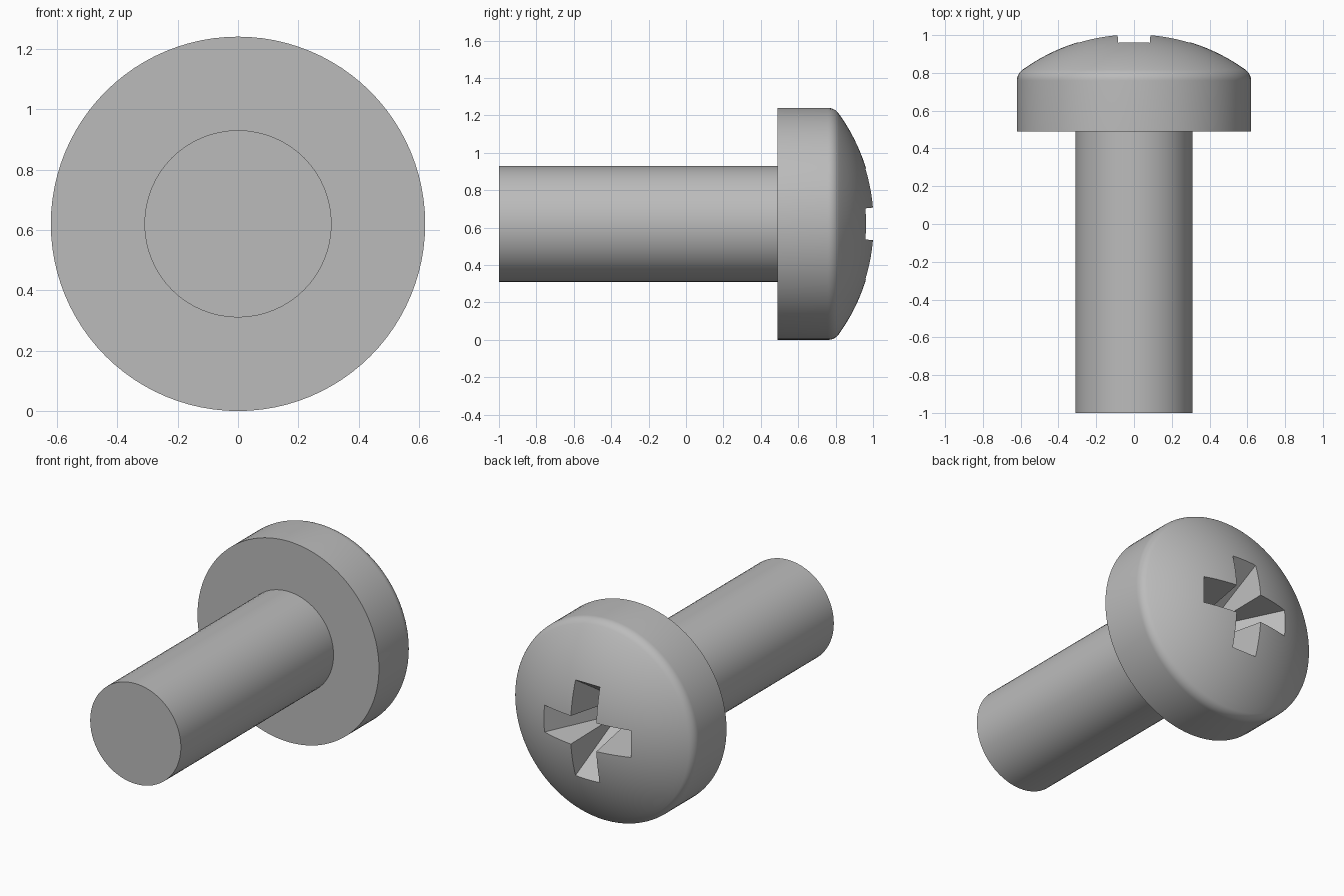
import bpy, bmesh, math

if "Cube" in bpy.data.objects:
    bpy.data.objects.remove(bpy.data.objects["Cube"])

AXIS_Z = 0.62        # height of the screw axis
HEAD_R, SHAFT_R = 0.62, 0.31
UNDER_Y, TIP_Y = 0.49, -1.0

steel = bpy.data.materials.new("grey_steel")
steel.diffuse_color = (0.5, 0.5, 0.5, 1)
steel.use_nodes = True
steel.node_tree.nodes["Principled BSDF"].inputs["Base Color"].default_value = steel.diffuse_color


def finish(name, bm):
    bmesh.ops.recalc_face_normals(bm, faces=bm.faces)
    mesh = bpy.data.meshes.new(name)
    bm.to_mesh(mesh)
    bm.free()
    mesh.materials.append(steel)
    obj = bpy.data.objects.new(name, mesh)
    obj.location.z = AXIS_Z
    bpy.context.collection.objects.link(obj)
    return obj


def lathe(name, profile, sides):
    """Revolve (radius, y) points around the y axis; radius 0 makes a pole."""
    bm = bmesh.new()
    rings = []
    for r, y in profile:
        if r == 0:
            rings.append([bm.verts.new((0, y, 0))] * sides)
        else:
            rings.append([bm.verts.new((r * math.cos(2 * math.pi * i / sides), y,
                                        r * math.sin(2 * math.pi * i / sides)))
                          for i in range(sides)])
    for a, b in zip(rings, rings[1:]):
        for i in range(sides):
            j = (i + 1) % sides
            bm.faces.new(list(dict.fromkeys((a[i], a[j], b[j], b[i]))))
    return finish(name, bm)


def smooth(obj):
    bpy.ops.object.select_all(action='DESELECT')
    obj.select_set(True)
    bpy.context.view_layer.objects.active = obj
    bpy.ops.object.shade_smooth_by_angle(angle=math.radians(30))


# Shaft: plain cylinder, open where it meets the head
shaft = lathe("shaft", [(0, TIP_Y), (SHAFT_R, TIP_Y), (SHAFT_R, UNDER_Y)], 64)
smooth(shaft)

# Head: straight rim, rounded shoulder tangent to a shallow spherical dome
DOME_R, APEX, FILLET = 1.01, 1.007, 0.07
dome_c = APEX - DOME_R
fx = HEAD_R - FILLET
fy = math.sqrt((DOME_R - FILLET) ** 2 - fx ** 2)
tangent = math.atan2(fy, fx)
profile = [(0, UNDER_Y), (HEAD_R, UNDER_Y)]
for i in range(9):
    t = tangent * i / 8
    profile.append((fx + FILLET * math.cos(t), dome_c + fy + FILLET * math.sin(t)))
for i in range(1, 16):
    t = tangent + (math.pi / 2 - tangent) * i / 16
    profile.append((DOME_R * math.cos(t), dome_c + DOME_R * math.sin(t)))
profile.append((0, APEX))
head = lathe("head", profile, 96)

# Cross recess: tapered cross-shaped cutter
bm = bmesh.new()
loops = []
for y, arm, half in ((1.05, 0.355, 0.092), (0.62, 0.07, 0.05)):
    loop = []
    for k in range(4):
        c, s = round(math.cos(k * math.pi / 2)), round(math.sin(k * math.pi / 2))
        for u, v in ((arm, -half), (arm, half), (half, half)):
            loop.append(bm.verts.new((u * c - v * s, y, u * s + v * c)))
    bm.faces.new(loop)
    loops.append(loop)
for i in range(12):
    j = (i + 1) % 12
    bm.faces.new((loops[0][i], loops[0][j], loops[1][j], loops[1][i]))
cutter = finish("recess_cutter", bm)
cutter.hide_render = True

cut = head.modifiers.new("cross_recess", 'BOOLEAN')
cut.operation = 'DIFFERENCE'
cut.solver = 'EXACT'
cut.object = cutter
bpy.context.view_layer.objects.active = head
bpy.ops.object.modifier_apply(modifier=cut.name)
bpy.data.objects.remove(cutter)
smooth(head)
